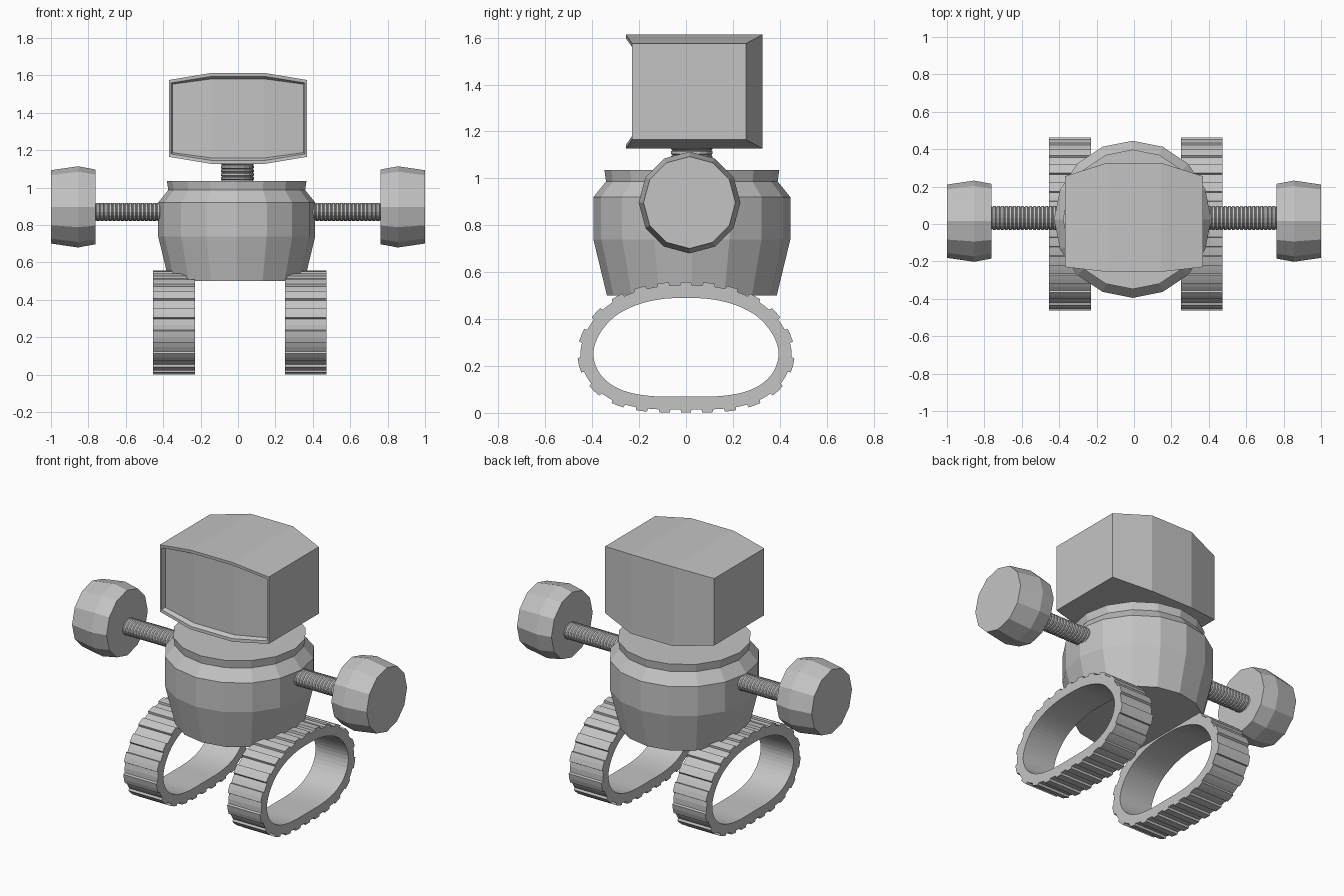
import bpy, bmesh, math
from mathutils import Vector, Matrix

if "Cube" in bpy.data.objects:
    bpy.data.objects.remove(bpy.data.objects["Cube"])

grey = bpy.data.materials.new("plain grey")
grey.diffuse_color = (0.55, 0.55, 0.55, 1)
grey.use_nodes = True
grey.node_tree.nodes["Principled BSDF"].inputs["Base Color"].default_value = grey.diffuse_color


def finish(name, bm):
    bmesh.ops.recalc_face_normals(bm, faces=bm.faces)
    me = bpy.data.meshes.new(name)
    bm.to_mesh(me)
    bm.free()
    me.materials.append(grey)
    ob = bpy.data.objects.new(name, me)
    bpy.context.collection.objects.link(ob)
    return ob


def lathe(name, profile, n, matrix):
    """Closed solid turned about local z from (radius, height) pairs."""
    bm = bmesh.new()
    rings = []
    for r, h in profile:
        rings.append([bm.verts.new(matrix @ Vector((r * math.cos(a), r * math.sin(a), h)))
                      for a in (2 * math.pi * i / n for i in range(n))])
    for a, b in zip(rings, rings[1:]):
        for i in range(n):
            j = (i + 1) % n
            bm.faces.new((a[i], a[j], b[j], b[i]))
    bm.faces.new(rings[0])
    bm.faces.new(rings[-1])
    return finish(name, bm)


def ribbed(r, h0, h1, ribs, depth):
    p = (h1 - h0) / ribs
    out = []
    for i in range(ribs):
        z = h0 + i * p
        out += [(r - depth, z), (r, z + p * .25), (r, z + p * .75)]
    return out + [(r - depth, h1)]


# Body pot and ribbed neck
lathe("body", [(.362, .50), (.42, .74), (.42, .92), (.366, .987), (.373, 1.035)], 16,
      Matrix.Translation((-.007, .025, 0)))
lathe("neck", ribbed(.089, 1.02, 1.16, 7, .007), 16, Matrix.Translation((-.003, .025, 0)))

# Ribbed arms and drum hands
for side, s in (("left", -1), ("right", 1)):
    turn = Matrix.Rotation(s * math.pi / 2, 4, 'Y')
    lathe(side + "_arm", ribbed(1, .37, .78, 19, .09), 16,
          Matrix.Translation((0, .032, .87)) @ turn @ Matrix.Diagonal((.049, .064, 1, 1)))
    lathe(side + "_hand", [(.2, .763), (.217, .855), (.196, 1.0)], 12,
          Matrix.Translation((0, .015, .897)) @ turn)

# Head: bulged box with a recessed screen
ZC = 1.37
XS = (-1, -.39, .39, 1)


def loop(bm, x, ys, yc, hs, hc):
    """Eight-point outline: side values at the corners, centre values between."""
    pts = [(t, 1) for t in XS] + [(t, -1) for t in reversed(XS)]
    return [bm.verts.new((t * x, ys if abs(t) == 1 else yc,
                          ZC + k * (hs if abs(t) == 1 else hc))) for t, k in pts]


bm = bmesh.new()
loops = [loop(bm, .37, .255, .327, .205, .243),      # back
         loop(bm, .37, -.23, -.256, .205, .243),     # front edge
         loop(bm, .357, -.23, -.255, .19, .225),     # rim inner edge
         loop(bm, .35, -.205, -.23, .183, .212)]     # screen
for a, b in zip(loops, loops[1:]):
    for i in range(8):
        j = (i + 1) % 8
        bm.faces.new((a[i], a[j], b[j], b[i]))
for lp in (loops[0], loops[-1]):
    for i in range(3):
        bm.faces.new((lp[i], lp[i + 1], lp[6 - i], lp[7 - i]))
finish("head", bm)

# Tread path: rounded loop in y, z, smoothed and measured
half = [(0, .07), (.16, .073), (.28, .10), (.362, .16), (.395, .245),
        (.372, .33), (.305, .41), (.21, .46), (.105, .485), (0, .49)]
ctrl = [Vector(p) for p in half + [(-y, z) for y, z in half[-2:0:-1]]]
N = len(ctrl)
path = []
for i in range(N):
    p0, p1, p2, p3 = (ctrl[(i + k) % N] for k in (-1, 0, 1, 2))
    for k in range(12):
        t = k / 12
        path.append(.5 * (2 * p1 + (p2 - p0) * t + (2 * p0 - 5 * p1 + 4 * p2 - p3) * t * t
                          + (3 * p1 - p0 - 3 * p2 + p3) * t ** 3))
M = len(path)
dist = [0]
for i in range(M):
    dist.append(dist[-1] + (path[(i + 1) % M] - path[i]).length)


def at(u):
    d = (u % 1) * dist[-1]
    i = max(k for k in range(M) if dist[k] <= d)
    a, b = path[i], path[(i + 1) % M]
    return a.lerp(b, (d - dist[i]) / (dist[i + 1] - dist[i]))


# Treads: band with raised cleats
TEETH = 22
section = []
for c in range(TEETH):
    for f, off in ((0, .055), (.25, .055), (.47, .055), (.5, .068), (.75, .068), (.97, .068)):
        u = (c + f + .265) / TEETH
        p = at(u)
        d = (at(u + .008) - at(u - .008)).normalized()
        section.append((p, p + Vector((d.y, -d.x)) * off))
for side, x0, x1 in (("left", -.455, -.23), ("right", .25, .473)):
    bm = bmesh.new()
    quads = [[bm.verts.new((x, p.x, p.y)) for x, p in
              ((x0, a), (x1, a), (x1, b), (x0, b))] for a, b in section]
    for i, q in enumerate(quads):
        r = quads[(i + 1) % len(quads)]
        for k in range(4):
            m = (k + 1) % 4
            bm.faces.new((q[k], q[m], r[m], r[k]))
    finish(side + "_tread", bm)
